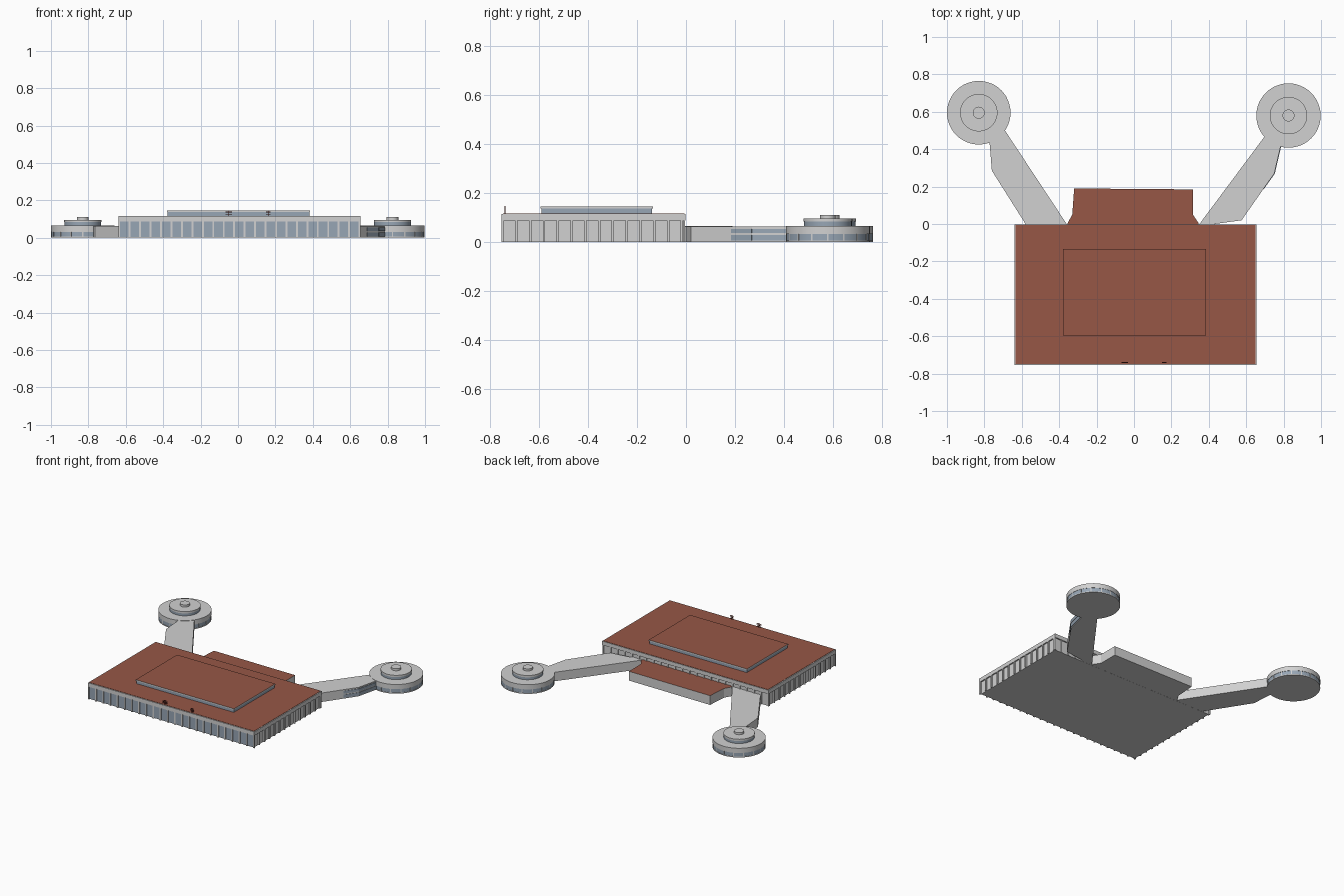
import bpy, bmesh, math
from mathutils import Vector

if "Cube" in bpy.data.objects:
    bpy.data.objects.remove(bpy.data.objects["Cube"], do_unlink=True)


def material(name, r, g, b):
    m = bpy.data.materials.new(name)
    m.use_nodes = True
    m.diffuse_color = (r, g, b, 1)
    m.node_tree.nodes["Principled BSDF"].inputs["Base Color"].default_value = (r, g, b, 1)
    return m


GREY = material("pale grey wall", 0.64, 0.64, 0.64)
GLASS = material("blue grey glass", 0.31, 0.38, 0.46)
ROOF = material("brown roof", 0.31, 0.095, 0.062)
SIGN = material("dark red sign", 0.12, 0.02, 0.015)


def finish(name, bm, mats):
    bmesh.ops.recalc_face_normals(bm, faces=bm.faces)
    me = bpy.data.meshes.new(name)
    bm.to_mesh(me)
    bm.free()
    for m in mats:
        me.materials.append(m)
    ob = bpy.data.objects.new(name, me)
    bpy.context.collection.objects.link(ob)
    return ob


def extrude(bm, outline, z0, z1):
    base = bm.faces.new([bm.verts.new((x, y, z0)) for x, y in outline])
    up = bmesh.ops.extrude_face_region(bm, geom=[base], use_keep_orig=True)
    moved = [g for g in up["geom"] if isinstance(g, bmesh.types.BMVert)]
    bmesh.ops.translate(bm, verts=moved, vec=(0, 0, z1 - z0))


def prism(name, outline, z0, z1, side, top=None):
    """Upright prism whose top face may have its own colour."""
    bm = bmesh.new()
    extrude(bm, outline, z0, z1)
    ob = finish(name, bm, [side, top or side])
    for p in ob.data.polygons:
        p.material_index = int(p.normal.z > 0.9)
    return ob


def rect(x0, x1, y0, y1):
    return [(x0, y0), (x1, y0), (x1, y1), (x0, y1)]


def box(name, x0, x1, y0, y1, z0, z1, side, top=None):
    return prism(name, rect(x0, x1, y0, y1), z0, z1, side, top)


# Terminal hall: recessed walls with fins on all sides, under a roof slab
X0, X1, Y0, Y1 = -0.64, 0.655, -0.755, -0.002
EAVE, TOP, IN = 0.088, 0.115, 0.009
box("hall_walls", X0 + IN, X1 - IN, Y0 + IN, Y1 - IN, 0, EAVE, GREY)
box("front_glazing", X0 + IN, X1 - IN, Y0 + 0.005, Y0 + IN, 0.004, EAVE, GLASS)
box("roof_slab", X0, X1, Y0, Y1, EAVE, TOP, GREY)
box("roof_covering", X0 + 0.006, X1 - 0.006, Y0 + 0.006, Y1 - 0.004, TOP, TOP + 0.002, ROOF)

fins = bmesh.new()
HALF = 0.005
columns, rows = 24, 14
for i in range(columns):
    x = X0 + HALF + (X1 - X0 - 2 * HALF) * i / (columns - 1)
    extrude(fins, rect(x - HALF, x + HALF, Y0, Y0 + IN), 0, EAVE)
    extrude(fins, rect(x - HALF, x + HALF, Y1 - IN, Y1 - 0.003), 0, EAVE)
for i in range(rows):
    y = Y0 + HALF + (Y1 - Y0 - 4 * HALF) * i / (rows - 1)
    extrude(fins, rect(X0, X0 + IN, y - HALF, y + HALF), 0, EAVE)
    extrude(fins, rect(X1 - IN, X1, y - HALF, y + HALF), 0, EAVE)
finish("wall_fins", fins, [GREY])

# Raised clerestory on the roof
box("clerestory_glazing", -0.376, 0.381, -0.591, -0.139, TOP, 0.137, GLASS)
box("clerestory_roof", -0.38, 0.385, -0.595, -0.135, 0.137, 0.145, GREY, ROOF)

# Low rear annex
prism("rear_annex", [(-0.355, -0.01), (-0.355, 0.005), (-0.33, 0.05), (-0.32, 0.19),
                     (0.315, 0.185), (0.315, 0.05), (0.345, 0.005), (0.345, -0.01)],
      0, 0.065, GREY, ROOF)

# Concourse arms running out to the round satellites
left_centre, right_centre = (-0.83, 0.595), (0.826, 0.58)
prism("right_concourse", [(-0.36, -0.01), (-0.36, 0), (-0.69, 0.5), (-0.775, 0.47),
                          (-0.76, 0.285), (-0.58, 0), (-0.58, -0.01)], 0, 0.063, GREY)
prism("left_concourse", [(0.35, -0.01), (0.35, 0), (0.7, 0.47), (0.79, 0.44),
                         (0.75, 0.27), (0.575, 0.02), (0.43, 0), (0.43, -0.01)], 0, 0.063, GREY)


def wall_strip(name, a, b, z0, z1, mat, out=0.003):
    """Thin plate on the outer side of a straight wall from a to b."""
    a, b = Vector(a), Vector(b)
    d = (b - a).normalized()
    n = Vector((d.y, -d.x)) * out
    prism(name, [a, a + n, b + n, b], z0, z1, mat)


for i, (low, high) in enumerate([(0.006, 0.028), (0.036, 0.054)]):
    wall_strip(f"concourse_window_{i}", (0.69, 0.186), (0.75, 0.27), low, high, GLASS)
    wall_strip(f"concourse_end_window_{i}", (0.75, 0.27), (0.785, 0.42), low, high, GLASS)


def drum(name, centre, radius, z0, z1, mat):
    bm = bmesh.new()
    n = 48
    extrude(bm, [(centre[0] + radius * math.cos(math.tau * i / n),
                  centre[1] + radius * math.sin(math.tau * i / n)) for i in range(n)], z0, z1)
    ob = finish(name, bm, [mat])
    for p in ob.data.polygons:
        p.use_smooth = abs(p.normal.z) < 0.5
    for e in ob.data.edges:
        za, zb = (ob.data.vertices[v].co.z for v in e.vertices)
        e.use_edge_sharp = abs(za - zb) < 0.0001


# Satellites: three stacked tiers, the lower two with a glazed band
for side, centre, r in [("right", left_centre, 0.17), ("left", right_centre, 0.172)]:
    drum(side + "_satellite_base", centre, r, 0, 0.006, GREY)
    drum(side + "_satellite_glazing", centre, r - 0.002, 0.006, 0.032, GLASS)
    drum(side + "_satellite_roof", centre, r, 0.032, 0.065, GREY)
    drum(side + "_upper_glazing", centre, 0.098, 0.065, 0.083, GLASS)
    drum(side + "_upper_roof", centre, 0.1, 0.083, 0.096, GREY)
    drum(side + "_satellite_cap", centre, 0.032, 0.096, 0.111, GREY)

    # Mullions around the glazed band
    bm = bmesh.new()
    for i in range(16):
        a = math.tau * i / 16
        u = Vector((math.cos(a), math.sin(a)))
        t = Vector((-u.y, u.x)) * 0.003
        c = Vector(centre)
        p, q = c + u * (r - 0.006), c + u * (r - 0.0005)
        extrude(bm, [p - t, q - t, q + t, p + t], 0.006, 0.032)
    finish(side + "_satellite_mullions", bm, [GREY])

# Two small rooftop markers near the front edge
for i, (x, w) in enumerate([(-0.05, 0.017), (0.162, 0.013)]):
    bm = bmesh.new()
    extrude(bm, rect(x - 0.002, x + 0.002, -0.743, -0.739), TOP, 0.147)
    for z in (0.122, 0.131, 0.14):
        extrude(bm, rect(x - w, x + w, -0.743, -0.739), z, z + 0.003)
    finish(f"roof_marker_{i}", bm, [SIGN])
